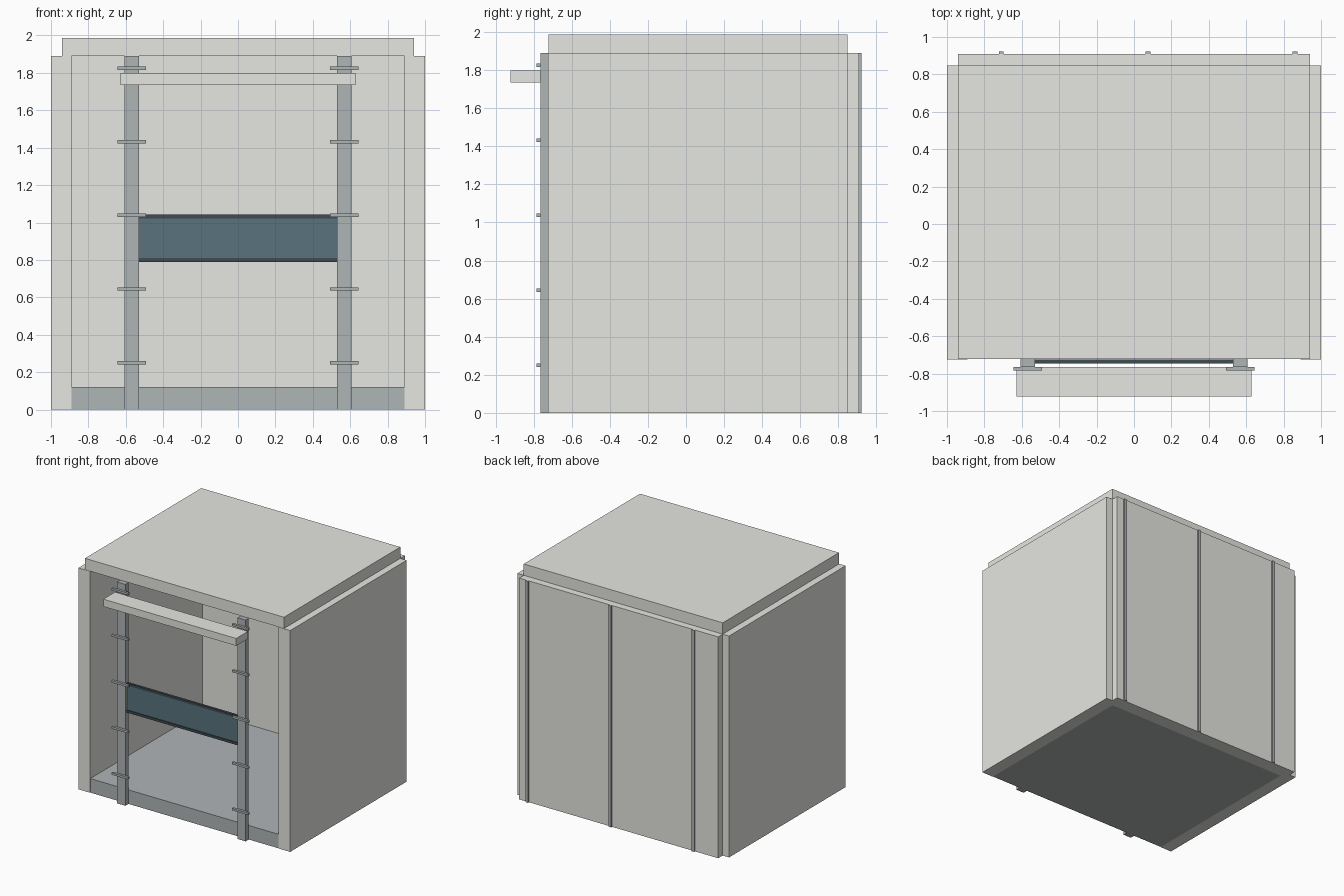
import bpy, bmesh

if "Cube" in bpy.data.objects:
    bpy.data.objects.remove(bpy.data.objects["Cube"])


def material(name, rgb):
    m = bpy.data.materials.new(name)
    m.diffuse_color = (*rgb, 1)
    m.use_nodes = True
    m.node_tree.nodes["Principled BSDF"].inputs["Base Color"].default_value = m.diffuse_color
    return m


PLASTER = material("pale_plaster", (0.79, 0.79, 0.75))
STEEL = material("grey_steel", (0.43, 0.46, 0.47))
BLUE = material("slate_blue", (0.10, 0.17, 0.21))
DARK = material("dark_trim", (0.05, 0.07, 0.083))


def prism(name, outline, z0, z1, mat):
    """Extrude an XY outline from z0 up to z1."""
    bm = bmesh.new()
    face = bm.faces.new([bm.verts.new((x, y, z0)) for x, y in outline])
    top = bmesh.ops.extrude_face_region(bm, geom=[face])["geom"]
    verts = [g for g in top if isinstance(g, bmesh.types.BMVert)]
    bmesh.ops.translate(bm, verts=verts, vec=(0, 0, z1 - z0))
    bmesh.ops.recalc_face_normals(bm, faces=bm.faces)
    mesh = bpy.data.meshes.new(name)
    bm.to_mesh(mesh)
    bm.free()
    mesh.materials.append(mat)
    obj = bpy.data.objects.new(name, mesh)
    bpy.context.collection.objects.link(obj)
    return obj


def box(name, x, y, z, mat):
    outline = [(x[0], y[0]), (x[1], y[0]), (x[1], y[1]), (x[0], y[1])]
    return prism(name, outline, z[0], z[1], mat)


FRONT, BACK, TOP = -0.722, 0.847, 1.89

# Floor slab and roof slab
box("floor_slab", (-0.89, 0.89), (FRONT, 0.79), (0, 0.12), STEEL)
box("roof_slab", (-0.94, 0.94), (FRONT, BACK), (TOP, 1.987), PLASTER)

# Back wall, rebated to sit between and behind the side walls
box_outline = [(-0.89, 0.79), (0.89, 0.79), (0.89, BACK), (0.94, BACK),
               (0.94, 0.908), (-0.94, 0.908), (-0.94, BACK), (-0.89, BACK)]
prism("back_wall", box_outline, 0, TOP, PLASTER)

# Vertical battens on the back
for i, x in enumerate((-0.71, 0.075, 0.86)):
    box(f"back_batten_{i + 1}", (x - 0.013, x + 0.013), (0.908, 0.921), (0, TOP), STEEL)

# Side walls, front posts and the clips on each post
for side, s in (("left", -1), ("right", 1)):
    def span(a, b):
        return sorted((s * a, s * b))

    box(f"{side}_wall", span(0.89, 1.0), (FRONT - 0.003, BACK), (0, TOP), PLASTER)
    box(f"{side}_post", span(0.53, 0.607), (-0.764, FRONT), (0, TOP), STEEL)
    for i in range(5):
        z = 0.251 + i * 0.3935
        box(f"{side}_clip_{i + 1}", span(0.492, 0.645), (-0.784, -0.764),
            (z - 0.009, z + 0.009), STEEL)

# Blue spandrel panel with dark rails
box("spandrel_panel", (-0.53, 0.53), (-0.739, -0.725), (0.81, 1.022), BLUE)
for name, z0, z1 in (("bottom", 0.79, 0.81), ("top", 1.022, 1.042)):
    box(f"spandrel_{name}_rail", (-0.53, 0.53), (-0.747, -0.725), (z0, z1), DARK)

# Projecting sunshade shelf
box("sunshade_shelf", (-0.628, 0.628), (-0.921, -0.764), (1.735, 1.798), PLASTER)
